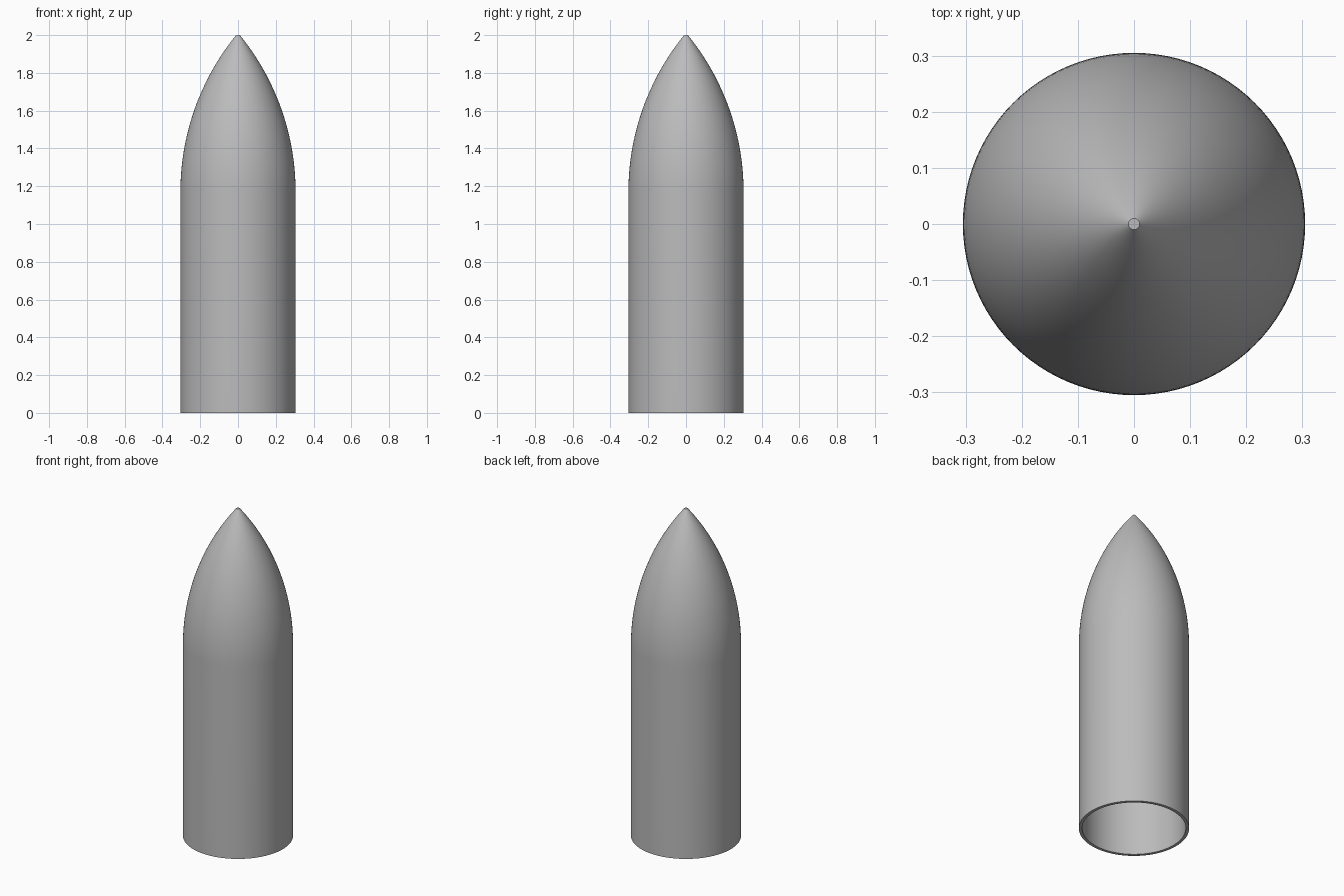
import bpy
import bmesh
import math

if "Cube" in bpy.data.objects:
    bpy.data.objects.remove(bpy.data.objects["Cube"], do_unlink=True)

RADIUS, WALL, TIP = 0.305, 0.018, 0.01
SHOULDER, HEIGHT = 1.17, 2.0
SEGMENTS, STEPS = 96, 32

grey = bpy.data.materials.new("plain grey")
grey.use_nodes = True
colour = (0.5, 0.5, 0.5, 1)
grey.diffuse_color = colour
grey.node_tree.nodes["Principled BSDF"].inputs["Base Color"].default_value = colour


def ogive(radius, tip, top):
    """Profile from the open base up the cylinder and along the curved nose."""
    length, drop = top - SHOULDER, radius - tip
    rho = (drop ** 2 + length ** 2) / (2 * drop)
    sweep = math.asin(length / rho)
    points = [(radius, 0)]
    for i in range(STEPS + 1):
        a = sweep * i / STEPS
        points.append((radius - rho * (1 - math.cos(a)), SHOULDER + rho * math.sin(a)))
    return points


# Hollow nose cone: outer skin, blunt tip, inner skin and base rim
outer = ogive(RADIUS, TIP, HEIGHT)
inner = ogive(RADIUS - WALL, 0, HEIGHT - 2 * WALL)
profile = [inner[0]] + outer + [(0, HEIGHT)]

bm = bmesh.new()
for path in (profile, inner[::-1]):
    verts = [bm.verts.new((r, 0, z)) for r, z in path]
    edges = [bm.edges.new(pair) for pair in zip(verts, verts[1:])]
    bmesh.ops.spin(bm, geom=verts + edges, axis=(0, 0, 1), cent=(0, 0, 0),
                   angle=2 * math.pi, steps=SEGMENTS, use_merge=True)
bmesh.ops.remove_doubles(bm, verts=bm.verts, dist=0.0001)
bmesh.ops.recalc_face_normals(bm, faces=bm.faces)
mesh = bpy.data.meshes.new("nose_cone")
bm.to_mesh(mesh)
bm.free()
mesh.materials.append(grey)

cone = bpy.data.objects.new("nose_cone", mesh)
bpy.context.collection.objects.link(cone)
bpy.context.view_layer.objects.active = cone
cone.select_set(True)
bpy.ops.object.shade_smooth_by_angle(angle=math.radians(30))
